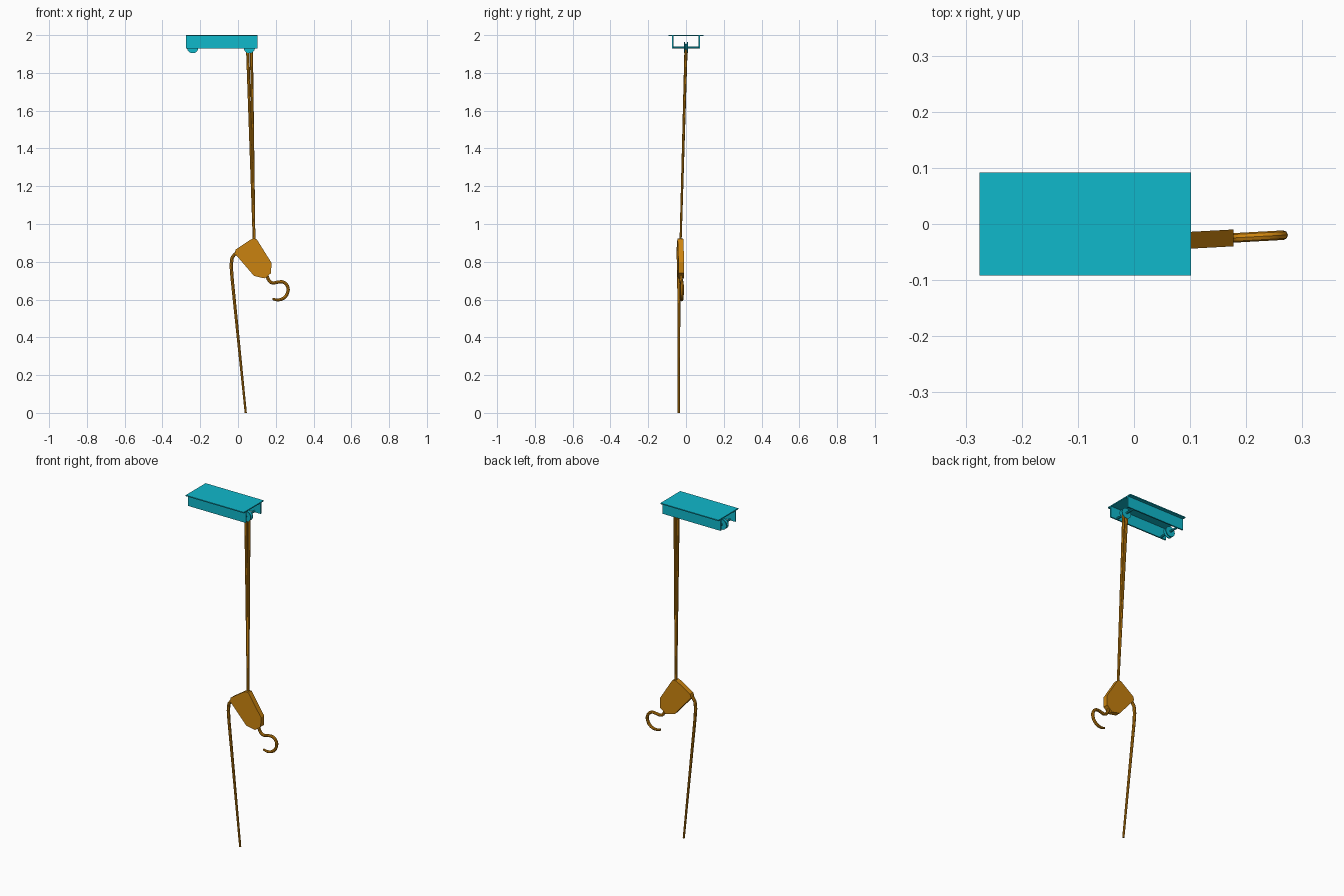
import bpy, bmesh, math
from mathutils import Vector

if "Cube" in bpy.data.objects:
    bpy.data.objects.remove(bpy.data.objects["Cube"])


def material(name, color):
    m = bpy.data.materials.new(name)
    m.diffuse_color = color
    m.use_nodes = True
    m.node_tree.nodes["Principled BSDF"].inputs["Base Color"].default_value = m.diffuse_color
    return m


TEAL = material("teal_paint", (0.005, 0.48, 0.6, 1))
AMBER = material("amber_paint", (0.6, 0.23, 0.005, 1))


def lean_y(x):
    # the hanging block is turned slightly about z
    return -0.0345 + 0.055 * x


def mesh_object(name, bm, mat):
    bmesh.ops.recalc_face_normals(bm, faces=bm.faces)
    me = bpy.data.meshes.new(name)
    bm.to_mesh(me)
    bm.free()
    ob = bpy.data.objects.new(name, me)
    bpy.context.collection.objects.link(ob)
    me.materials.append(mat)
    return ob


def box(name, lo, hi, mat):
    bm = bmesh.new()
    bmesh.ops.create_cube(bm, size=1)
    for v in bm.verts:
        v.co = [(a + b) / 2 + c * (b - a) for a, b, c in zip(lo, hi, v.co)]
    return mesh_object(name, bm, mat)


def lathe_y(name, profile, center, mat, steps=20):
    # closed (radius, y) profile turned about a y axis
    bm = bmesh.new()
    rings = []
    for i in range(steps):
        a = 2 * math.pi * i / steps
        rings.append([bm.verts.new(Vector(center) + Vector((r * math.cos(a), y, r * math.sin(a))))
                      for r, y in profile])
    n = len(profile)
    for i in range(steps):
        p, q = rings[i], rings[(i + 1) % steps]
        for j in range(n):
            k = (j + 1) % n
            bm.faces.new((p[j], p[k], q[k], q[j]))
    return mesh_object(name, bm, mat)


def tube(name, points, radius, mat, smooth=False, sides=2):
    # points are (x, y, z, thickness factor)
    cu = bpy.data.curves.new(name, 'CURVE')
    cu.dimensions = '3D'
    cu.bevel_depth = radius
    cu.bevel_resolution = sides
    cu.use_fill_caps = True
    if smooth:
        sp = cu.splines.new('BEZIER')
        sp.bezier_points.add(len(points) - 1)
        sp.resolution_u = 4
        for b, p in zip(sp.bezier_points, points):
            b.co, b.radius = p[:3], p[3]
            b.handle_left_type = b.handle_right_type = 'AUTO'
    else:
        sp = cu.splines.new('POLY')
        sp.points.add(len(points) - 1)
        for b, p in zip(sp.points, points):
            b.co, b.radius = (*p[:3], 1), p[3]
    ob = bpy.data.objects.new(name, cu)
    bpy.context.collection.objects.link(ob)
    cu.materials.append(mat)
    bpy.ops.object.select_all(action='DESELECT')
    ob.select_set(True)
    bpy.context.view_layer.objects.active = ob
    bpy.ops.object.convert(target='MESH')
    bpy.ops.object.shade_smooth_by_angle()
    return bpy.context.object


# overhead rail: thin top plate and two side walls, open below
X0, X1 = -0.275, 0.102
box("top_plate", (X0, -0.092, 1.994), (X1, 0.092, 2.0), TEAL)
for side, y in (("front", -0.069), ("back", 0.069)):
    box(side + "_rail_wall", (X0, y - 0.004, 1.93), (X1, y + 0.004, 1.995), TEAL)

# grooved wheels on cross axles
WHEEL = [(0.003, -0.011), (0.03, -0.011), (0.03, -0.007), (0.02, -0.003),
         (0.02, 0.003), (0.03, 0.007), (0.03, 0.011), (0.003, 0.011)]
for label, x in (("left", -0.24), ("right", 0.06)):
    lathe_y(label + "_wheel", WHEEL, (x, 0, 1.934), TEAL)
    tube(label + "_axle", [(x, -0.07, 1.935, 1), (x, 0.07, 1.935, 1)], 0.006, TEAL)

# hoisting rope: two strands converging on the block
for label, top_x, low_x in (("left", 0.051, 0.084), ("right", 0.071, 0.087)):
    tube(label + "_hoist_rope", [(top_x, 0, 1.925, 1), (low_x, -0.029, 0.90, 0.65)],
         0.0085, AMBER)

# pulley block: extruded cheek outline
OUTLINE = [(0.066, 0.917), (0.08, 0.923), (0.098, 0.921), (0.177, 0.795), (0.175, 0.74),
           (0.14, 0.712), (0.085, 0.725), (-0.018, 0.845), (-0.012, 0.865)]
bm = bmesh.new()
front = [bm.verts.new((x, lean_y(x) - 0.015, z)) for x, z in OUTLINE]
back = [bm.verts.new((x, lean_y(x) + 0.015, z)) for x, z in OUTLINE]
bm.faces.new(front)
bm.faces.new(back[::-1])
for i in range(len(front)):
    j = (i + 1) % len(front)
    bm.faces.new((front[i], back[i], back[j], front[j]))
mesh_object("pulley_block", bm, AMBER)

# hook under the block
HOOK = [(0.152, 0.73, 1), (0.165, 0.70, 1), (0.182, 0.688, 1), (0.21, 0.692, 1),
        (0.24, 0.692, 1), (0.263, 0.668, 1), (0.262, 0.635, 1), (0.242, 0.608, 1),
        (0.212, 0.598, 0.9), (0.183, 0.603, 0.7)]
tube("hook", [(x, lean_y(x), z, t) for x, z, t in HOOK], 0.0085, AMBER, smooth=True)

# loose rope end falling from the block to the floor
TAIL = [(0.01, 0.845, 1), (-0.018, 0.84, 1), (-0.032, 0.82, 1), (-0.036, 0.78, 1),
        (-0.032, 0.72, 0.95), (0.041, 0.0, 0.65)]
tube("hanging_rope", [(x, -0.038, z, t) for x, z, t in TAIL], 0.009, AMBER)
